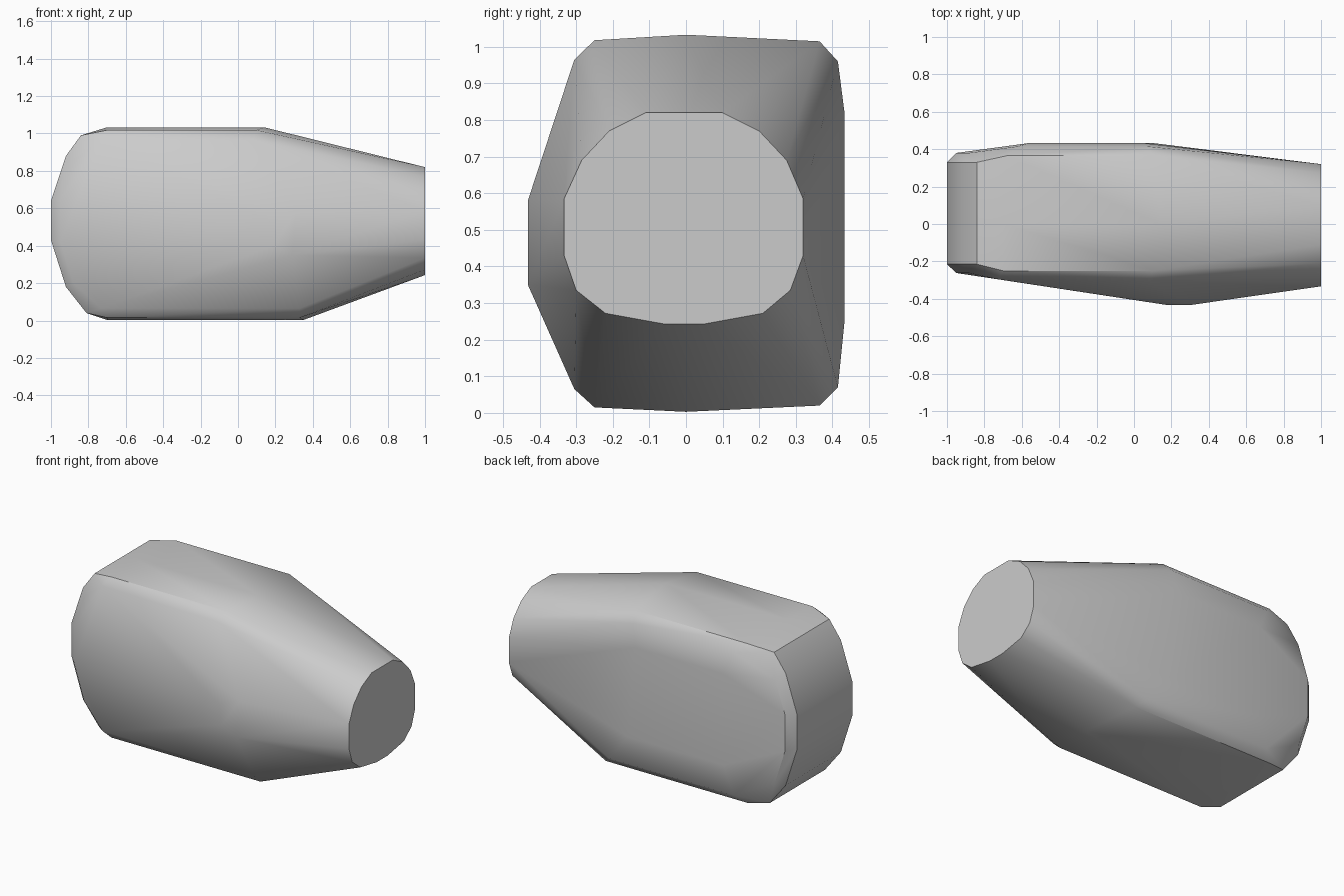
import bpy, bmesh, math

cube = bpy.data.objects.get("Cube")
if cube:
    bpy.data.objects.remove(cube, do_unlink=True)

grey = bpy.data.materials.new("plain grey")
grey.use_nodes = True
colour = (0.6, 0.6, 0.6, 1)
grey.diffuse_color = colour
grey.node_tree.nodes["Principled BSDF"].inputs["Base Color"].default_value = colour

points = []


def lengthwise(y, z, *xs):
    """Add points along one straight edge running lengthwise."""
    points.extend((x, y, z) for x in xs)


# Rounded flat end on the left
for y, z in [(-.11, .82), (.10, .82), (.20, .77), (.275, .69), (.32, .585), (.32, .43),
             (.285, .335), (.21, .272), (.05, .243), (-.06, .243), (-.22, .272),
             (-.30, .335), (-.333, .43), (-.333, .585), (-.285, .69), (-.21, .77)]:
    points.append((1, y, z))

# Top and bottom edges of the body
lengthwise(-.25, 1.018, -.7, .10)
lengthwise(0, 1.033, -.7, .14)
lengthwise(.365, 1.015, -.68, .10)
lengthwise(-.25, .015, -.7, .33)
lengthwise(0, .003, -.7, .35)
lengthwise(.365, .02, -.68, .30)

# Back panel with its chamfered corners
lengthwise(.415, .96, -.62, .07)
lengthwise(.415, .07, -.62, .24)
lengthwise(.433, .82, -.56, .05)
lengthwise(.433, .25, -.56, .10)

# Sloping front panel and its raised ridge
lengthwise(-.295, .97, -.73)
lengthwise(-.295, .065, -.73)
lengthwise(-.305, .965, .08)
lengthwise(-.305, .065, .33)
lengthwise(-.432, .53, .17)
lengthwise(-.432, .40, .19)
lengthwise(-.432, .58, .31)
lengthwise(-.432, .35, .29)

# Rounded right end, chamfered at front and back
for x, z in [(-1, .64), (-.92, .88), (-.84, .99), (-1, .43), (-.92, .18), (-.81, .04)]:
    points.extend([(x, -.215, z), (x, .33, z)])
for x, z in [(-.95, .65), (-.88, .85), (-.95, .42), (-.88, .20)]:
    points.extend([(x, -.262, z), (x, .38, z)])

# Skin the faceted shell around the edges
bm = bmesh.new()
for p in points:
    bm.verts.new(p)
hull = bmesh.ops.convex_hull(bm, input=bm.verts)
loose = {g for g in hull["geom_interior"] + hull["geom_unused"]
         if isinstance(g, bmesh.types.BMVert) and g.is_valid}
bmesh.ops.delete(bm, geom=list(loose), context="VERTS")
bmesh.ops.dissolve_limit(bm, angle_limit=math.radians(1), verts=bm.verts, edges=bm.edges)
bmesh.ops.recalc_face_normals(bm, faces=bm.faces)
mesh = bpy.data.meshes.new("faceted_body")
bm.to_mesh(mesh)
bm.free()
mesh.materials.append(grey)

body = bpy.data.objects.new("faceted_body", mesh)
bpy.context.collection.objects.link(body)
bpy.ops.object.select_all(action="DESELECT")
body.select_set(True)
bpy.context.view_layer.objects.active = body
bpy.ops.object.shade_smooth_by_angle(angle=math.radians(30))
